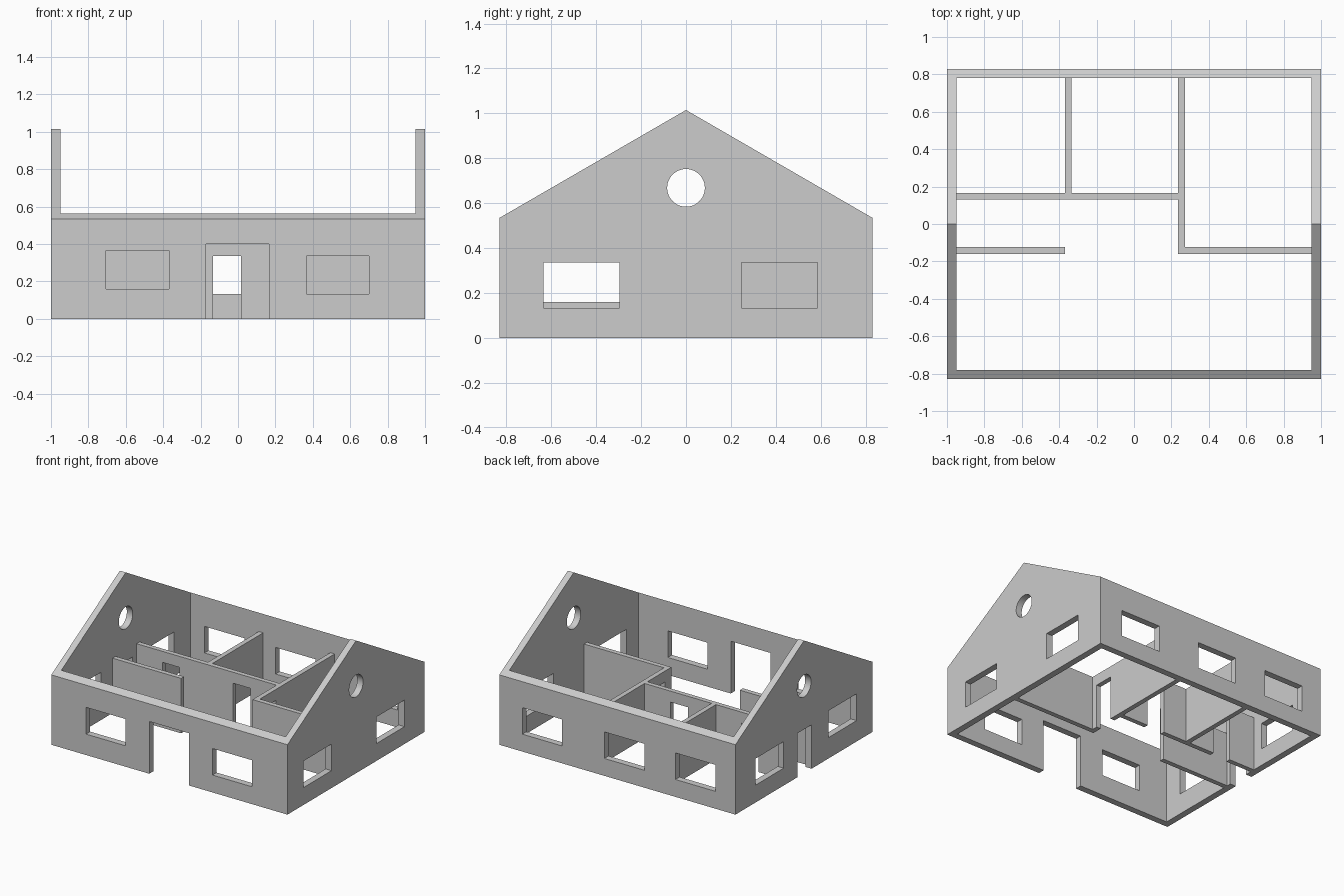
import bpy, bmesh, math
from mathutils import Matrix, Vector

cube = bpy.data.objects.get("Cube")
if cube:
    bpy.data.objects.remove(cube, do_unlink=True)

plaster = bpy.data.materials.new("grey_plaster")
plaster.use_nodes = True
GREY = (0.604, 0.604, 0.604, 1)
plaster.diffuse_color = GREY
plaster.node_tree.nodes["Principled BSDF"].inputs["Base Color"].default_value = GREY


def finish(name, bm):
    bmesh.ops.recalc_face_normals(bm, faces=bm.faces)
    mesh = bpy.data.meshes.new(name)
    bm.to_mesh(mesh)
    bm.free()
    mesh.materials.append(plaster)
    obj = bpy.data.objects.new(name, mesh)
    bpy.context.collection.objects.link(obj)
    return obj


def box(name, x, y, z):
    """Box from (low, high) pairs on each axis."""
    low, high = (Vector(p) for p in zip(x, y, z))
    bm = bmesh.new()
    bmesh.ops.create_cube(bm, size=1)
    for v in bm.verts:
        v.co = Vector((v.co[i] + 0.5) * (high[i] - low[i]) + low[i] for i in range(3))
    return finish(name, bm)


def cut(target, cutter):
    mod = target.modifiers.new("cut", 'BOOLEAN')
    mod.operation = 'DIFFERENCE'
    mod.solver = 'EXACT'
    mod.object = cutter
    cutter.hide_render = True
    with bpy.context.temp_override(object=target, active_object=target):
        bpy.ops.object.modifier_apply(modifier=mod.name)
    bpy.data.objects.remove(cutter, do_unlink=True)


W, D = 1.0, 0.83            # half width and half depth
T = 0.05                    # outer wall thickness
EAVE, RIDGE = 0.535, 1.015
ROOM = 0.42                 # partition height
HEAD, SILL = 0.336, 0.133   # opening heights
BELOW = -0.1                # doors cut down through the floor line

# Outer walls: gabled prism hollowed by a box
bm = bmesh.new()
profile = [(-D, 0), (D, 0), (D, EAVE), (0, RIDGE), (-D, EAVE)]
face = bm.faces.new([bm.verts.new((-W, y, z)) for y, z in profile])
ext = bmesh.ops.extrude_face_region(bm, geom=[face])
bmesh.ops.translate(bm, verts=[e for e in ext["geom"] if isinstance(e, bmesh.types.BMVert)],
                    vec=(2 * W, 0, 0))
walls = finish("outer_walls", bm)
cut(walls, box("hollow", (T - W, W - T), (T - D, D - T), (BELOW, 2)))

# Openings in front and back walls: side, x range, z range
NORMAL, RAISED = (SILL, HEAD), (0.16, 0.365)
for side, x, z in [(-1, (-0.705, -0.37), RAISED),
                   (-1, (0.365, 0.70), NORMAL),
                   (-1, (-0.17, 0.167), (BELOW, 0.4)),
                   (1, (0.467, 0.805), NORMAL),
                   (1, (-0.228, 0.11), NORMAL),
                   (1, (-0.83, -0.492), NORMAL)]:
    cut(walls, box("opening", x, sorted((side * (D - 0.1), side * (D + 0.1))), z))

# Openings in side walls: side, y range, z range
for side, y, z in [(1, (-0.635, -0.297), NORMAL),
                   (1, (0.247, 0.585), NORMAL),
                   (-1, (-0.635, -0.297), RAISED),
                   (-1, (0.247, 0.585), NORMAL),
                   (-1, (-0.09, 0.08), (BELOW, HEAD))]:
    cut(walls, box("opening", sorted((side * (W - 0.1), side * (W + 0.1))), y, z))

# Round gable windows, one cutter through both ends
bm = bmesh.new()
bmesh.ops.create_cone(bm, cap_ends=True, segments=48, radius1=0.084, radius2=0.084, depth=3,
                      matrix=Matrix.Translation((0, 0, 0.668)) @ Matrix.Rotation(math.pi / 2, 4, 'Y'))
cut(walls, finish("round_opening", bm))

# Partition walls
INX, INY = W - T, D - T
full = (0, ROOM)
box("hall_front_partition", (-INX, -0.37), (-0.16, -0.123), full)
box("left_room_partition", (-0.37, -0.333), (0.166, INY), full)
box("right_room_front_partition", (0.272, INX), (-0.16, -0.123), full)
hall_back = box("hall_back_partition", (-INX, 0.235), (0.13, 0.166), full)
right_room = box("right_room_side_partition", (0.235, 0.272), (-0.16, INY), full)

# Interior doorways
for x in [(-0.73, -0.585), (-0.133, 0.015)]:
    cut(hall_back, box("doorway", x, (0.1, 0.2), (BELOW, HEAD)))
cut(right_room, box("doorway", (0.2, 0.3), (-0.08, 0.07), (BELOW, HEAD)))

# Smooth only the round reveals
bpy.ops.object.select_all(action='DESELECT')
walls.select_set(True)
bpy.context.view_layer.objects.active = walls
bpy.ops.object.shade_smooth_by_angle(angle=math.radians(25))
